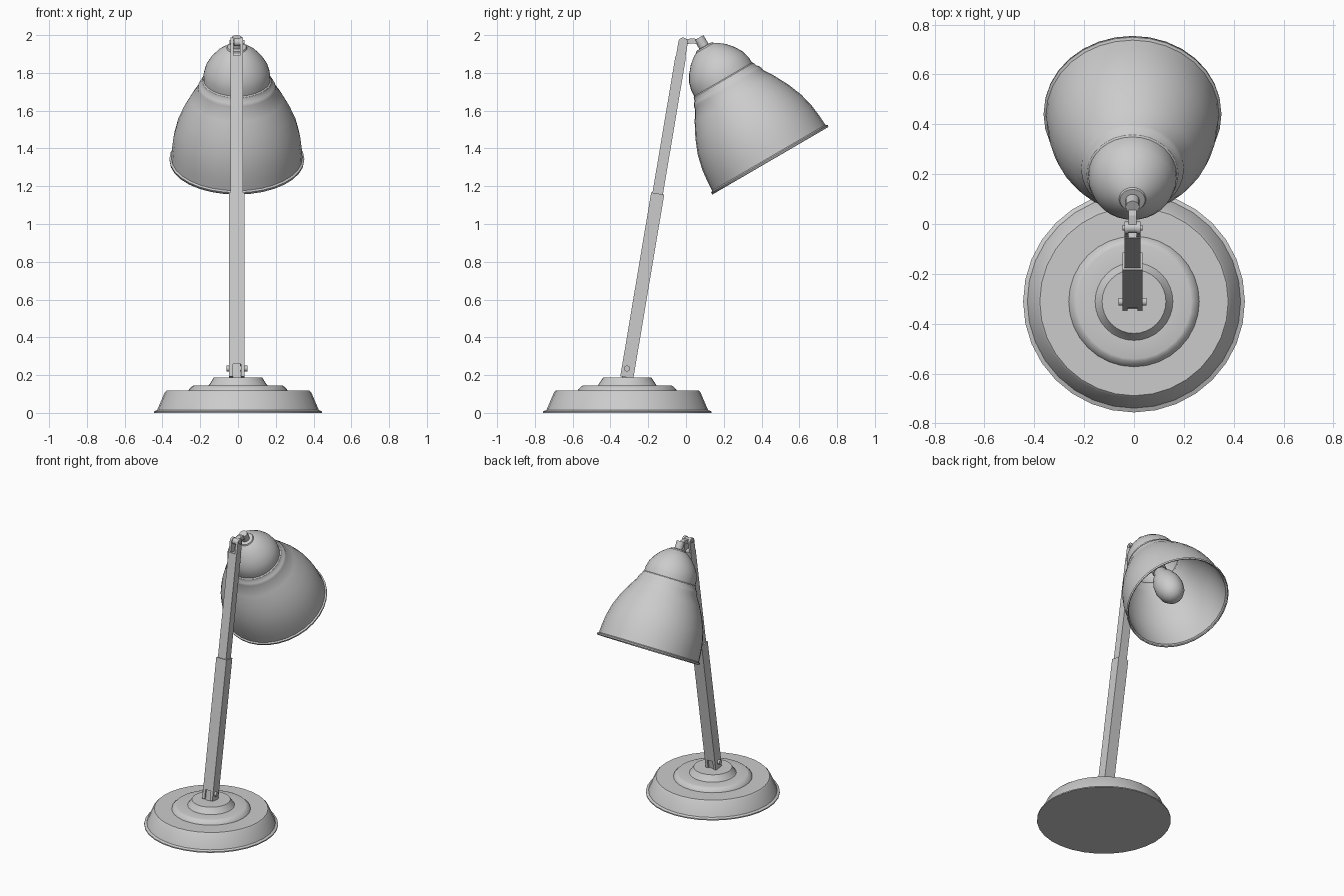
import bpy, bmesh, math
from mathutils import Matrix, Vector

if "Cube" in bpy.data.objects:
    bpy.data.objects.remove(bpy.data.objects["Cube"])

grey = bpy.data.materials.new("light grey")
grey.use_nodes = True
colour = (0.6, 0.6, 0.6, 1)
grey.diffuse_color = colour
grey.node_tree.nodes["Principled BSDF"].inputs["Base Color"].default_value = colour

CX = -0.006                       # sideways position of arm and shade
ARM_TILT = math.atan(0.168)
PIVOT = Vector((CX, -0.313, 0.19))


def finish(name, bm, matrix, smooth=True):
    mesh = bpy.data.meshes.new(name)
    bm.to_mesh(mesh)
    bm.free()
    obj = bpy.data.objects.new(name, mesh)
    bpy.context.collection.objects.link(obj)
    obj.matrix_world = matrix
    mesh.materials.append(grey)
    if smooth:
        bpy.ops.object.select_all(action="DESELECT")
        obj.select_set(True)
        bpy.context.view_layer.objects.active = obj
        bpy.ops.object.shade_smooth_by_angle(angle=math.radians(32))
    return obj


def lathe(name, profile, matrix, sides=32):
    """Turn a bottom-to-top (radius, height) profile around local z."""
    bm = bmesh.new()
    rings = [[bm.verts.new((r * math.cos(math.tau * i / sides),
                            r * math.sin(math.tau * i / sides), h))
              for i in range(sides)] for r, h in profile]
    for low, high in zip(rings, rings[1:]):
        for i in range(sides):
            k = (i + 1) % sides
            bm.faces.new((low[i], low[k], high[k], high[i]))
    bmesh.ops.remove_doubles(bm, verts=bm.verts, dist=1e-5)
    return finish(name, bm, matrix)


def box(name, size, centre, matrix):
    bm = bmesh.new()
    bmesh.ops.create_cube(bm, size=1)
    bmesh.ops.scale(bm, vec=size, verts=bm.verts)
    bmesh.ops.translate(bm, vec=centre, verts=bm.verts)
    return finish(name, bm, matrix, smooth=False)


def pin(name, radius, length, centre, sides=12):
    """Cylinder lying along x."""
    h = length / 2
    turn = Matrix.Translation(centre) @ Matrix.Rotation(math.pi / 2, 4, "Y")
    return lathe(name, [(0, -h), (radius, -h), (radius, h), (0, h)], turn, sides)


# Stepped round base
lathe("base", [(0, 0), (0.445, 0), (0.445, 0.008), (0.428, 0.015), (0.388, 0.108),
               (0.378, 0.118), (0.262, 0.118), (0.26, 0.124), (0.24, 0.143),
               (0.23, 0.146), (0.156, 0.146), (0.15, 0.153), (0.128, 0.187), (0, 0.187)],
      Matrix.Translation((0, -0.311, 0)))

# Telescoping arm, built upright and leaned back about its foot
arm = Matrix.Translation(PIVOT) @ Matrix.Rotation(-ARM_TILT, 4, "X")
box("lower_arm", (0.082, 0.07, 0.92), (0, 0, 0.525), arm)
box("upper_arm", (0.066, 0.056, 0.74), (0, 0, 1.35), arm)
box("foot_tongue", (0.04, 0.05, 0.09), (0, 0, 0.035), arm)
joint = arm @ Vector((0, 0, 1.797))
for side, word in ((-1, "right"), (1, "left")):
    box("foot_cheek_" + word, (0.02, 0.07, 0.07), (side * 0.031, 0, 0.033), arm)
    box("fork_prong_" + word, (0.016, 0.05, 0.09), (side * 0.025, 0, 1.755), arm)
    pin("fork_eye_" + word, 0.025, 0.016, joint + Vector((side * 0.025, 0, 0)), 16)
pin("foot_pin", 0.016, 0.112, (CX, -0.312, 0.235))
pin("fork_pin", 0.011, 0.08, joint)

# Shade frame: local z runs up the shade axis from the rim centre
shade = Matrix.Translation((CX, 0.447, 1.335)) @ Matrix.Rotation(math.radians(30.2), 4, "X")
bell = lathe("shade", [(0.356, 0), (0.357, 0.012), (0.347, 0.018), (0.344, 0.07),
                       (0.336, 0.14), (0.317, 0.22), (0.285, 0.3), (0.243, 0.38),
                       (0.207, 0.437), (0.206, 0.45), (0.198, 0.465), (0.188, 0.475),
                       (0.184, 0.492), (0.177, 0.498), (0.176, 0.53), (0.165, 0.572),
                       (0.141, 0.613), (0.108, 0.652), (0.07, 0.682), (0.054, 0.69),
                       (0.05, 0.698), (0.028, 0.7), (0, 0.7)], shade)
shell = bell.modifiers.new("thickness", "SOLIDIFY")
shell.thickness = 0.008
shell.offset = -1
lathe("shade_stem", [(0, 0.69), (0.028, 0.69), (0.028, 0.753), (0, 0.753)], shade, 16)

# Lamp holder and bulb inside the shade
lathe("lamp_holder", [(0, 0.36), (0.05, 0.36), (0.05, 0.69), (0, 0.69)], shade, 24)
lathe("bulb", [(0, 0.055), (0.035, 0.062), (0.066, 0.085), (0.088, 0.125), (0.097, 0.18),
               (0.092, 0.235), (0.075, 0.29), (0.052, 0.335), (0.04, 0.38), (0, 0.38)],
      shade, 24)

# Arched link from the fork to the stem
stem = shade @ Vector((0, 0, 0.725))
middle = (joint + stem) / 2 + Vector((0, 0, 0.008))
for i, (a, b) in enumerate(((joint, middle), (middle, stem))):
    along = b - a
    tilt = Matrix.Rotation(math.atan2(along.z, along.y), 4, "X")
    box(f"link_{i + 1}", (0.032, along.length + 0.008, 0.026), (0, 0, 0),
        Matrix.Translation((a + b) / 2) @ tilt)
pin("link_eye", 0.021, 0.032, joint, 16)
